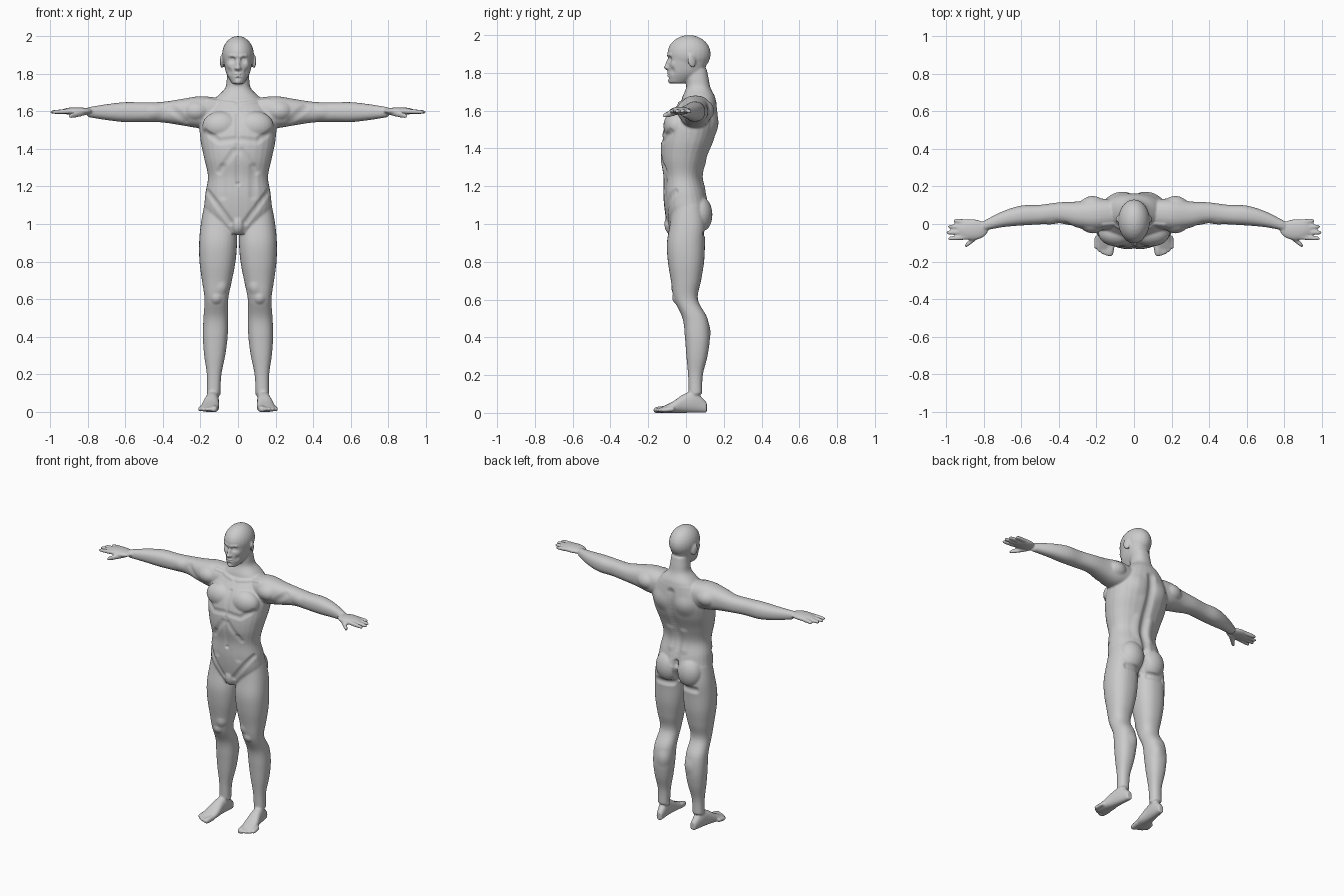
import bpy
import bmesh
import math
from mathutils import Matrix, Vector, bvhtree, kdtree

cube = bpy.data.objects.get("Cube")
if cube:
    bpy.data.objects.remove(cube, do_unlink=True)

SIDES, STEPS, SQUARENESS = 28, 5, 2.3
bm = bmesh.new()


def spline(a, b, c, d, t):
    """Smooth curve between b and c."""
    return (b + t * (c - a) / 2 + t * t * (a - 2.5 * b + 2 * c - d / 2)
            + t ** 3 * (1.5 * (b - c) + (d - a) / 2))


def soft_round(value):
    """Turn a sine or cosine into a slightly squared section."""
    return math.copysign(abs(value) ** (2 / SQUARENESS), value)


def loft(axis, sections):
    """Skin through (centre, half size, half size); mirrored when off centre."""
    rows = [Vector((*center, a, b)) for center, a, b in sections]
    last = len(rows) - 1
    dense = [spline(rows[max(i - 1, 0)], rows[i], rows[i + 1], rows[min(i + 2, last)], k / STEPS)
             for i in range(last) for k in range(STEPS)] + [rows[last]]
    first, second = [n for n in range(3) if n != "xyz".index(axis)]
    for side in ((1, -1) if rows[0][0] else (1,)):
        rings = []
        for row in dense:
            ring = []
            for k in range(SIDES):
                angle = math.tau * k / SIDES
                p = Vector(row[:3])
                p[first] += soft_round(math.cos(angle)) * row[3]
                p[second] += soft_round(math.sin(angle)) * row[4]
                p.x *= side
                ring.append(bm.verts.new(p))
            rings.append(ring)
        faces = [bm.faces.new(rings[0]), bm.faces.new(rings[-1])]
        for low, high in zip(rings, rings[1:]):
            for k in range(SIDES):
                faces.append(bm.faces.new((low[k - 1], low[k], high[k], high[k - 1])))
        bmesh.ops.recalc_face_normals(bm, faces=faces)


def core(bottom, step, rows):
    """Central part from evenly spaced (half width, front, back) sections."""
    loft("z", [((0, (front + back) / 2, bottom + step * i), width, (back - front) / 2)
               for i, (width, front, back) in enumerate(rows)])


def ball(center, radii, tilt=0, turn=0):
    """Ellipsoid, mirrored when off centre."""
    for side in ((1, -1) if center[0] else (1,)):
        place = (Matrix.Diagonal((side, 1, 1, 1)) @ Matrix.Translation(center)
                 @ Matrix.Rotation(turn, 4, "Z") @ Matrix.Rotation(tilt, 4, "X")
                 @ Matrix.Diagonal((*radii, 1)))
        made = bmesh.ops.create_uvsphere(bm, u_segments=24, v_segments=14, radius=1, matrix=place)
        faces = list({f for v in made["verts"] for f in v.link_faces})
        bmesh.ops.recalc_face_normals(bm, faces=faces)


def digit(axis, start, end, radius):
    """Finger or toe with a rounded tip."""
    start, end = Vector(start), Vector(end)
    loft(axis, [(start.lerp(end, t), radius * size, radius * size)
                for t, size in ((0, 1), (.5, 1), (.9, .8), (1, .3))])


# Torso, chest and seat
core(.95, .1, [(.06, -.09, .05), (.17, -.11, .12), (.175, -.12, .11), (.16, -.12, .085),
               (.18, -.135, .11), (.2, -.13, .15), (.2, -.1, .17), (.14, -.03, .16)])
ball((.09, -.05, 1.52), (.1, .07, .08))
ball((.08, .07, 1.05), (.085, .07, .1))
ball((0, -.07, 1), (.04, .045, .06))

# Neck, sloping into the shoulders
core(1.62, .05, [(.16, -.03, .16), (.12, -.02, .155), (.07, 0, .13), (.06, 0, .12), (.055, 0, .11)])

# Head: face, cranium, nose, lips and ears
core(1.745, .05, [(.03, -.09, 0), (.06, -.093, .08), (.073, -.093, .11), (.08, -.09, .12)])
ball((0, .016, 1.9), (.085, .115, .1))
ball((0, -.095, 1.845), (.011, .015, .034), -.25)
ball((0, -.105, 1.83), (.014, .014, .01))
ball((.013, -.095, 1.827), (.008, .011, .008))
for height in (1.797, 1.786):
    ball((0, -.09, height), (.022, .012, .007))
ball((.087, .03, 1.862), (.008, .022, .036), .2, .35)

# Arms: depth position and radius from the shoulder outwards
arm = [(.055, .075), (.05, .085), (.05, .07), (.06, .055), (.05, .052),
       (.045, .053), (.025, .042), (-.01, .026)]
loft("x", [((.1 + i / 10, y, 1.595), r, r) for i, (y, r) in enumerate(arm)])
ball((.22, .05, 1.6), (.09, .1, .07))

# Hands
ball((.86, -.03, 1.6), (.085, .056, .021))
for i in range(4):
    digit("x", (.88, .011 - .027 * i, 1.6), (1 - (i - 2) ** 2 / 100, .018 - .032 * i, 1.595), .0125)
digit("x", (.81, -.045, 1.595), (.9, -.118, 1.573), .016)

# Legs: depth position and radius from the ankle upwards
leg = [(.05, .036), (.05, .039), (.058, .056), (.06, .066), (.048, .066), (0, .063),
       (0, .08), (0, .096), (0, .101), (.01, .095), (.01, .08)]
loft("z", [((.13 - .003 * i, y, .1 + i / 10), r, r) for i, (y, r) in enumerate(leg)])
ball((.126, .05, .1), (.037, .025, .02))

# Feet: half width and height from the heel forwards
foot = [(.02, .055), (.031, .11), (.038, .1), (.048, .06), (.048, .03)]
loft("y", [((.126 + .007 * i, .11 - .06 * i, height / 2), width, height / 2)
           for i, (width, height) in enumerate(foot)])
for i in range(5):
    x, tip = .128 + .019 * i, -.172 + .0025 * i * i
    digit("y", (x - .008, tip + .07, .02), (x, tip, .014), .012 if i else .018)

# Fuse all parts into one skin
raw = bpy.data.meshes.new("body_parts")
bm.to_mesh(raw)
bm.free()
body = bpy.data.objects.new("body", raw)
bpy.context.collection.objects.link(body)
fuse = body.modifiers.new("fuse", "REMESH")
fuse.mode = "VOXEL"
fuse.voxel_size = .0055
soften = body.modifiers.new("soften", "SMOOTH")
soften.factor, soften.iterations = .5, 8
graph = bpy.context.evaluated_depsgraph_get()
skin = bpy.data.meshes.new_from_object(body.evaluated_get(graph))
skin.name = "body"
body.modifiers.clear()
body.data = skin
bpy.data.meshes.remove(raw)

# Lookup of the plain skin for sculpting
surface = bvhtree.BVHTree.FromPolygons([v.co.copy() for v in skin.vertices],
                                       [p.vertices[:] for p in skin.polygons])
normals = [v.normal.copy() for v in skin.vertices]
near = kdtree.KDTree(len(normals))
for v in skin.vertices:
    near.insert(v.co, v.index)
near.balance()
FRONT, BACK = -1, 1


def stroke(facing, points, radius, amount):
    """Raise or press the skin along a mirrored (x, z) path."""
    points = [Vector(p) for p in points]
    path = points[:1]
    for a, b in zip(points, points[1:]):
        count = math.ceil((b - a).length / radius * 3)
        path += [a.lerp(b, (k + 1) / count) for k in range(count)]
    weight = {}
    for x, z in path:
        for side in (1, -1):
            spot = surface.ray_cast(Vector((x * side, facing, z)), Vector((0, -facing, 0)))[0]
            for _, i, gap in near.find_range(spot, radius) if spot else ():
                weight[i] = max(weight.get(i, 0), (1 - (gap / radius) ** 2) ** 2)
    for i, w in weight.items():
        skin.vertices[i].co += normals[i] * w * amount


# Chest, belly and groin
stroke(FRONT, [(0, 1.58), (0, 1.22)], .022, -.006)
stroke(FRONT, [(.02, 1.45), (.1, 1.44), (.17, 1.49)], .025, -.006)
stroke(FRONT, [(.02, 1.39), (.1, 1.28)], .025, -.005)
stroke(FRONT, [(.08, 1.3), (.08, 1.15)], .03, -.005)
stroke(FRONT, [(.16, 1.17), (.04, 1.01)], .025, -.007)
stroke(FRONT, [(0, 1.215)], .012, -.008)
stroke(FRONT, [(.02, 1.64), (.16, 1.66)], .018, .005)

# Spine, shoulder blades, loins and seat
stroke(BACK, [(0, 1.6), (0, 1.1)], .04, -.014)
stroke(BACK, [(.09, 1.52)], .08, .01)
stroke(BACK, [(.05, 1.2), (.05, 1.32)], .04, .006)
stroke(BACK, [(0, 1.11), (0, .97)], .025, -.02)
stroke(BACK, [(.04, .95), (.14, .95)], .03, -.01)

# Shoulder line, biceps, knee, thigh and calf
stroke(FRONT, [(.28, 1.55), (.36, 1.62)], .03, -.005)
stroke(FRONT, [(.44, 1.6)], .05, .006)
stroke(FRONT, [(.115, .6)], .035, .008)
stroke(FRONT, [(.08, .66)], .04, .006)
stroke(BACK, [(.09, .43)], .06, .006)

# Eyes, brows, cheeks, mouth and chin
stroke(FRONT, [(.03, 1.873)], .023, -.013)
stroke(FRONT, [(.032, 1.871)], .012, .005)
stroke(FRONT, [(.012, 1.892), (.045, 1.895)], .014, .004)
stroke(FRONT, [(.05, 1.845)], .025, .004)
stroke(FRONT, [(.045, 1.81)], .025, -.005)
stroke(FRONT, [(0, 1.791), (.02, 1.791)], .008, -.004)
stroke(FRONT, [(0, 1.775)], .014, -.004)
stroke(FRONT, [(0, 1.757)], .02, .005)

# Skin colour and shading
grey = bpy.data.materials.new("plain_grey")
grey.use_nodes = True
tone = (.6, .6, .6, 1)
grey.diffuse_color = tone
grey.node_tree.nodes["Principled BSDF"].inputs["Base Color"].default_value = tone
skin.materials.clear()
skin.materials.append(grey)
skin.shade_smooth()
skin.update()
